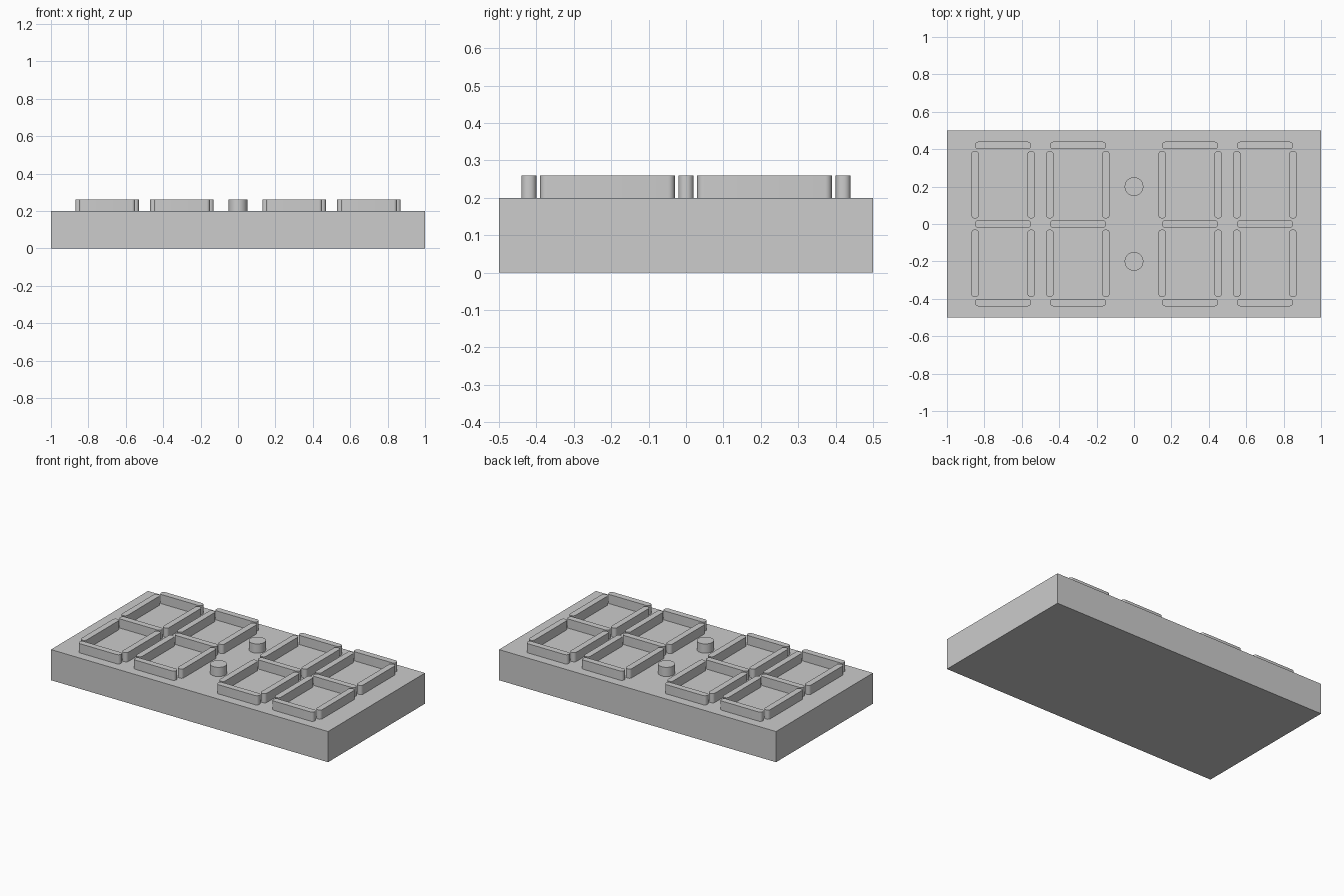
import bpy
import bmesh
from math import radians

cube = bpy.data.objects.get("Cube")
if cube:
    bpy.data.objects.remove(cube, do_unlink=True)

BASE_TOP = 0.2
RAISED = 0.06
BAR_WIDTH = 0.04

grey = bpy.data.materials.new("light_grey")
grey.use_nodes = True
colour = (0.604, 0.604, 0.604, 1)
grey.diffuse_color = colour
grey.node_tree.nodes["Principled BSDF"].inputs["Base Color"].default_value = colour


def finish(obj, name, smooth=False):
    obj.name = obj.data.name = name
    obj.data.materials.append(grey)
    if smooth:
        bpy.ops.object.shade_smooth_by_angle(angle=radians(35))
    return obj


def box(name, centre, size, corner=0):
    """Box with optionally rounded upright edges."""
    bpy.ops.mesh.primitive_cube_add(size=1, location=centre)
    obj = bpy.context.object
    bm = bmesh.new()
    bm.from_mesh(obj.data)
    bmesh.ops.scale(bm, vec=size, verts=bm.verts)
    if corner:
        upright = [e for e in bm.edges
                   if abs(e.verts[0].co.z - e.verts[1].co.z) > size[2] / 2]
        bmesh.ops.bevel(bm, geom=upright, offset=corner, segments=6,
                        profile=0.5, affect='EDGES')
    bm.to_mesh(obj.data)
    bm.free()
    return finish(obj, name, corner > 0)


# Base slab
box("base", (0, 0, BASE_TOP / 2), (2, 1, BASE_TOP))

# Four digits, each made of seven raised bars
z = BASE_TOP + RAISED / 2
digits = {"far_right": -0.7, "right": -0.3, "left": 0.3, "far_left": 0.7}
for digit, x in digits.items():
    for level, y in (("bottom", -0.42), ("middle", 0), ("top", 0.42)):
        box(f"{digit}_{level}_bar", (x, y, z), (0.3, BAR_WIDTH, RAISED), 0.018)
    for half, y in (("lower", -0.21), ("upper", 0.21)):
        for side, dx in (("right", -0.15), ("left", 0.15)):
            box(f"{digit}_{half}_{side}_bar", (x + dx, y, z),
                (BAR_WIDTH, 0.36, RAISED), 0.018)

# Colon dots between the middle digits
for half, y in (("lower", -0.2), ("upper", 0.2)):
    bpy.ops.mesh.primitive_cylinder_add(vertices=48, radius=0.05, depth=RAISED,
                                        location=(0, y, z))
    finish(bpy.context.object, f"{half}_colon_dot", True)
